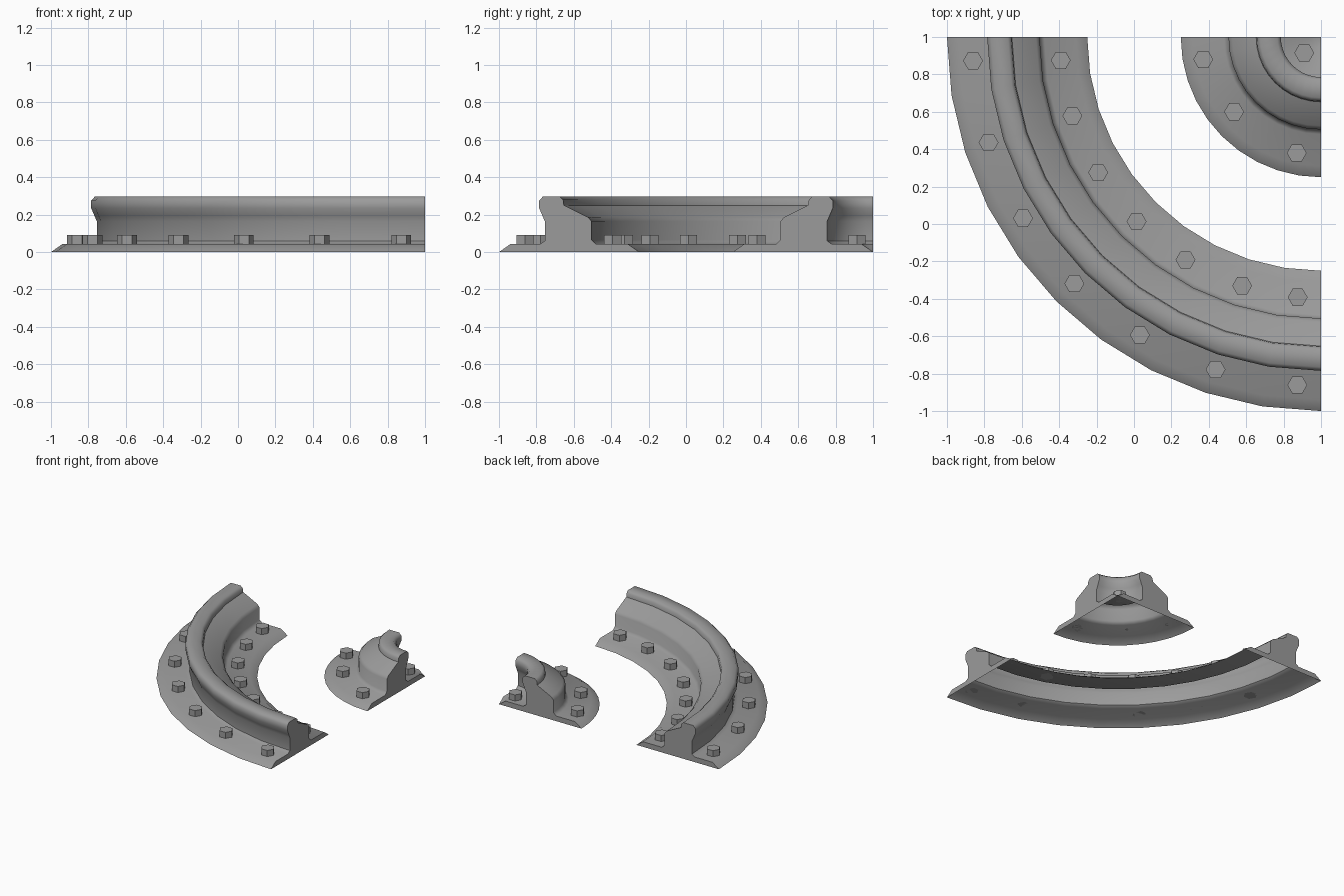
import bpy
import bmesh
from math import sin, cos, pi, radians
from mathutils import Matrix

cube = bpy.data.objects.get("Cube")
if cube:
    bpy.data.objects.remove(cube, do_unlink=True)

CENTER = 1.0       # both curves share the corner point (1, 1)
STEPS = 10
FLANGE_Z = 0.042

steel = bpy.data.materials.new("grey_steel")
steel.use_nodes = True
GREY = (0.33, 0.33, 0.33, 1)
steel.diffuse_color = GREY
steel.node_tree.nodes["Principled BSDF"].inputs["Base Color"].default_value = GREY

# Rail section: distance from the plain edge, height
SECTION = [
    (0, 0), (0.06, FLANGE_Z), (0.22, FLANGE_Z), (0.245, 0.06), (0.245, 0.165),
    (0.232, 0.195), (0.215, 0.235), (0.215, 0.275), (0.235, 0.297),
    (0.325, 0.297), (0.343, 0.28), (0.347, 0.25), (0.475, 0.187),
    (0.495, 0.165), (0.495, 0.065), (0.52, FLANGE_Z), (0.69, FLANGE_Z), (0.75, 0),
]


def finish(name, bm, smooth):
    mesh = bpy.data.meshes.new(name)
    bm.to_mesh(mesh)
    bm.free()
    mesh.materials.append(steel)
    obj = bpy.data.objects.new(name, mesh)
    bpy.context.collection.objects.link(obj)
    if smooth:
        bpy.ops.object.select_all(action="DESELECT")
        obj.select_set(True)
        bpy.context.view_layer.objects.active = obj
        bpy.ops.object.shade_smooth_by_angle(angle=radians(50))
    return obj


def polar(radius, angle):
    """Point on the quarter turn, swept from the -x side to the -y side."""
    return CENTER - radius * cos(angle), CENTER - radius * sin(angle)


def curved_rail(name, radius_of):
    """Sweep the section a quarter turn; ends closed, underside open."""
    bm = bmesh.new()
    rings = []
    for i in range(STEPS + 1):
        angle = i / STEPS * pi / 2
        rings.append([bm.verts.new((*polar(radius_of(d), angle), z)) for d, z in SECTION])
    for a, b in zip(rings, rings[1:]):
        for j in range(len(SECTION) - 1):
            bm.faces.new((a[j], a[j + 1], b[j + 1], b[j]))
    bm.faces.new(rings[0])
    bm.faces.new(rings[-1][::-1])
    bmesh.ops.remove_doubles(bm, verts=bm.verts, dist=1e-5)
    bmesh.ops.recalc_face_normals(bm, faces=bm.faces)
    return finish(name, bm, True)


def bolts(name, places):
    """Hexagonal bolt heads standing on the flange."""
    bm = bmesh.new()
    height = 0.05
    for x, y in places:
        move = Matrix.Translation((x, y, FLANGE_Z + height / 2))
        bmesh.ops.create_cone(bm, cap_ends=True, segments=6, radius1=0.053, radius2=0.053,
                              depth=height, matrix=move @ Matrix.Rotation(pi / 6, 4, "Z"))
    return finish(name, bm, False)


def bolt_row(radius, count=7, first=3.9):
    """Evenly spaced bolts, kept clear of the cut ends."""
    row = []
    for i in range(count):
        angle = radians(first + (90 - 2 * first) * i / (count - 1))
        x, y = polar(radius, angle)
        row.append((min(x, CENTER - 0.125), min(y, CENTER - 0.125)))
    return row


# Rails
curved_rail("outer_rail", lambda d: 2 - d)
curved_rail("inner_rail", lambda d: d)

# Bolts
bolts("outer_rail_outside_bolts", bolt_row(1.865))
bolts("outer_rail_inside_bolts", bolt_row(1.395))
bolts("inner_rail_bolts", [(0.37, 0.88), (0.535, 0.6), (0.87, 0.38), (0.91, 0.915)])
